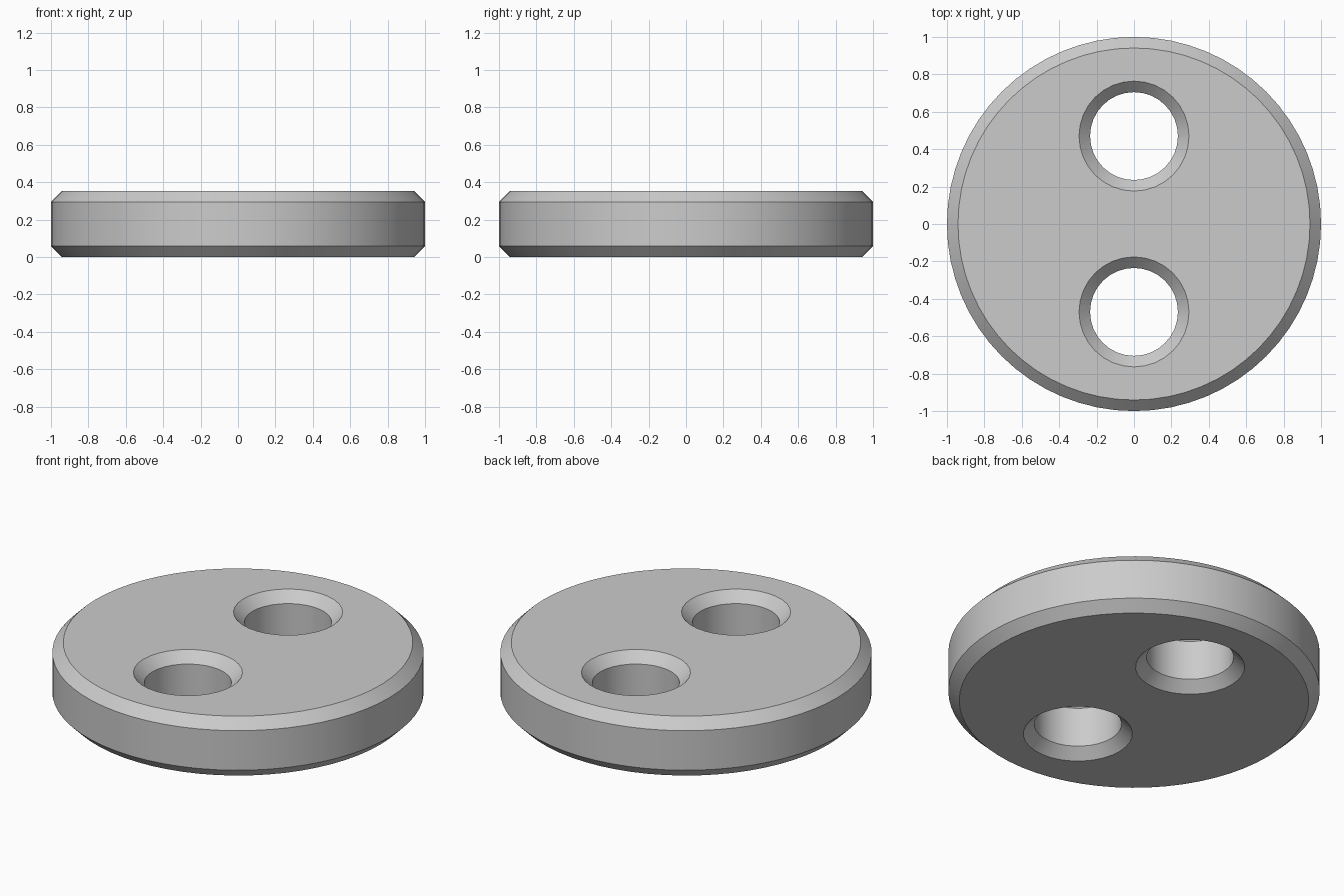
import bpy, bmesh, math

HEIGHT = 0.353
CHAMFER = 0.059
HOLE_RADIUS = 0.235
HOLE_OFFSET = 0.47

cube = bpy.data.objects.get("Cube")
if cube:
    bpy.data.objects.remove(cube, do_unlink=True)

grey = bpy.data.materials.new("light_grey")
grey.use_nodes = True
colour = (0.6, 0.6, 0.6, 1)
grey.diffuse_color = colour
grey.node_tree.nodes["Principled BSDF"].inputs["Base Color"].default_value = colour


def turned_solid(name, profile, sides, y=0):
    """Closed solid of revolution from (radius, height) points, bottom to top."""
    bm = bmesh.new()
    rings = []
    for radius, z in profile:
        angles = [2 * math.pi * i / sides for i in range(sides)]
        rings.append([bm.verts.new((radius * math.cos(a), y + radius * math.sin(a), z))
                      for a in angles])
    for low, high in zip(rings, rings[1:]):
        for i in range(sides):
            j = (i + 1) % sides
            bm.faces.new((low[i], low[j], high[j], high[i]))
    bm.faces.new(rings[0][::-1])
    bm.faces.new(rings[-1])
    mesh = bpy.data.meshes.new(name)
    bm.to_mesh(mesh)
    bm.free()
    mesh.materials.append(grey)
    obj = bpy.data.objects.new(name, mesh)
    bpy.context.collection.objects.link(obj)
    return obj


# Disc with chamfered rims
disc = turned_solid("disc", [(1 - CHAMFER, 0), (1, CHAMFER),
                             (1, HEIGHT - CHAMFER), (1 - CHAMFER, HEIGHT)], 64)
bpy.context.view_layer.objects.active = disc

# Two countersunk through holes; cutters overshoot both faces
over = 0.03
wide = HOLE_RADIUS + CHAMFER + over
hole_profile = [(wide, -over), (HOLE_RADIUS, CHAMFER),
                (HOLE_RADIUS, HEIGHT - CHAMFER), (wide, HEIGHT + over)]
for side in (-1, 1):
    cutter = turned_solid("hole_cutter", hole_profile, 32, side * HOLE_OFFSET)
    cutter.hide_render = True
    cut = disc.modifiers.new("hole", 'BOOLEAN')
    cut.operation = 'DIFFERENCE'
    cut.solver = 'EXACT'
    cut.object = cutter
    bpy.ops.object.modifier_apply(modifier=cut.name)
    bpy.data.objects.remove(cutter, do_unlink=True)

# Smooth walls, crisp chamfer edges
for obj in bpy.context.selected_objects:
    obj.select_set(False)
disc.select_set(True)
bpy.ops.object.shade_smooth_by_angle(angle=math.radians(30))
